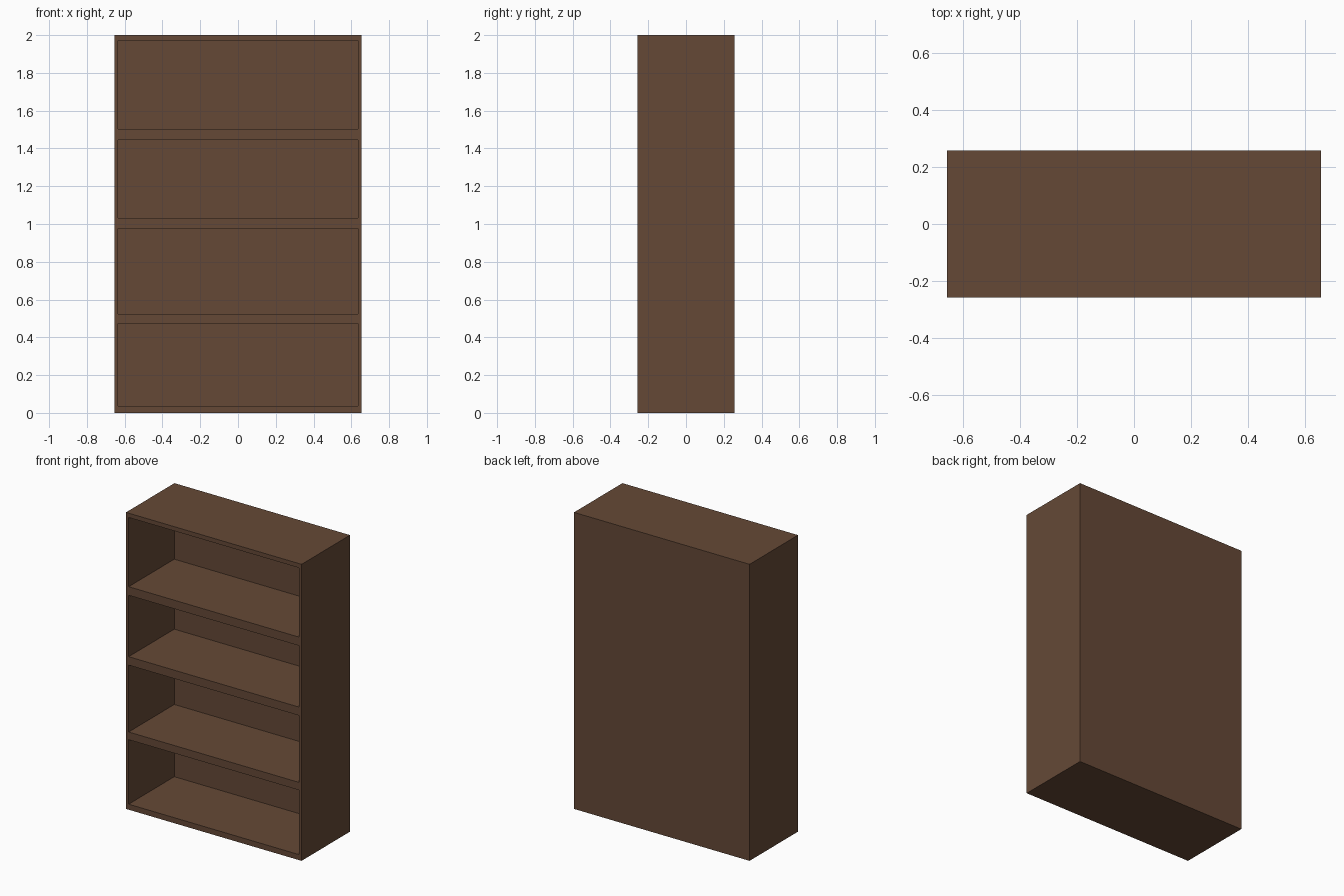
import bpy
import bmesh
from mathutils import Matrix, Vector

if "Cube" in bpy.data.objects:
    bpy.data.objects.remove(bpy.data.objects["Cube"])

# Overall sizes
HALF_W, HALF_D, HEIGHT = 0.655, 0.258, 2.0
INNER_W = 0.635          # half width of the openings
BACK_Y = 0.228           # inner face of the back panel
BAYS = [(0.037, 0.472), (0.524, 0.975), (1.032, 1.446), (1.504, 1.971)]

wood = bpy.data.materials.new("dark_brown_wood")
wood.diffuse_color = (0.130, 0.066, 0.037, 1.0)
wood.use_nodes = True
wood.node_tree.nodes["Principled BSDF"].inputs["Base Color"].default_value = wood.diffuse_color


def box_object(name, boxes):
    """One object made from (min corner, max corner) boxes."""
    bm = bmesh.new()
    for lo, hi in boxes:
        lo, hi = Vector(lo), Vector(hi)
        matrix = Matrix.Translation((lo + hi) / 2) @ Matrix.Diagonal((hi - lo).to_4d())
        matrix[3][3] = 1.0
        bmesh.ops.create_cube(bm, size=1.0, matrix=matrix)
    mesh = bpy.data.meshes.new(name)
    bm.to_mesh(mesh)
    bm.free()
    mesh.materials.append(wood)
    obj = bpy.data.objects.new(name, mesh)
    bpy.context.collection.objects.link(obj)
    return obj


# Solid cabinet body
body = box_object("bookcase_body", [((-HALF_W, -HALF_D, 0), (HALF_W, HALF_D, HEIGHT))])

# Shelf bays, cut from the front and leaving the back panel
cutter = box_object("shelf_bay_cutter", [
    ((-INNER_W, -HALF_D - 0.1, z0), (INNER_W, BACK_Y, z1)) for z0, z1 in BAYS])
cutter.hide_render = True

cut = body.modifiers.new("shelf_bays", 'BOOLEAN')
cut.operation = 'DIFFERENCE'
cut.solver = 'EXACT'
cut.object = cutter
bpy.context.view_layer.objects.active = body
bpy.ops.object.modifier_apply(modifier=cut.name)
bpy.data.objects.remove(cutter, do_unlink=True)
